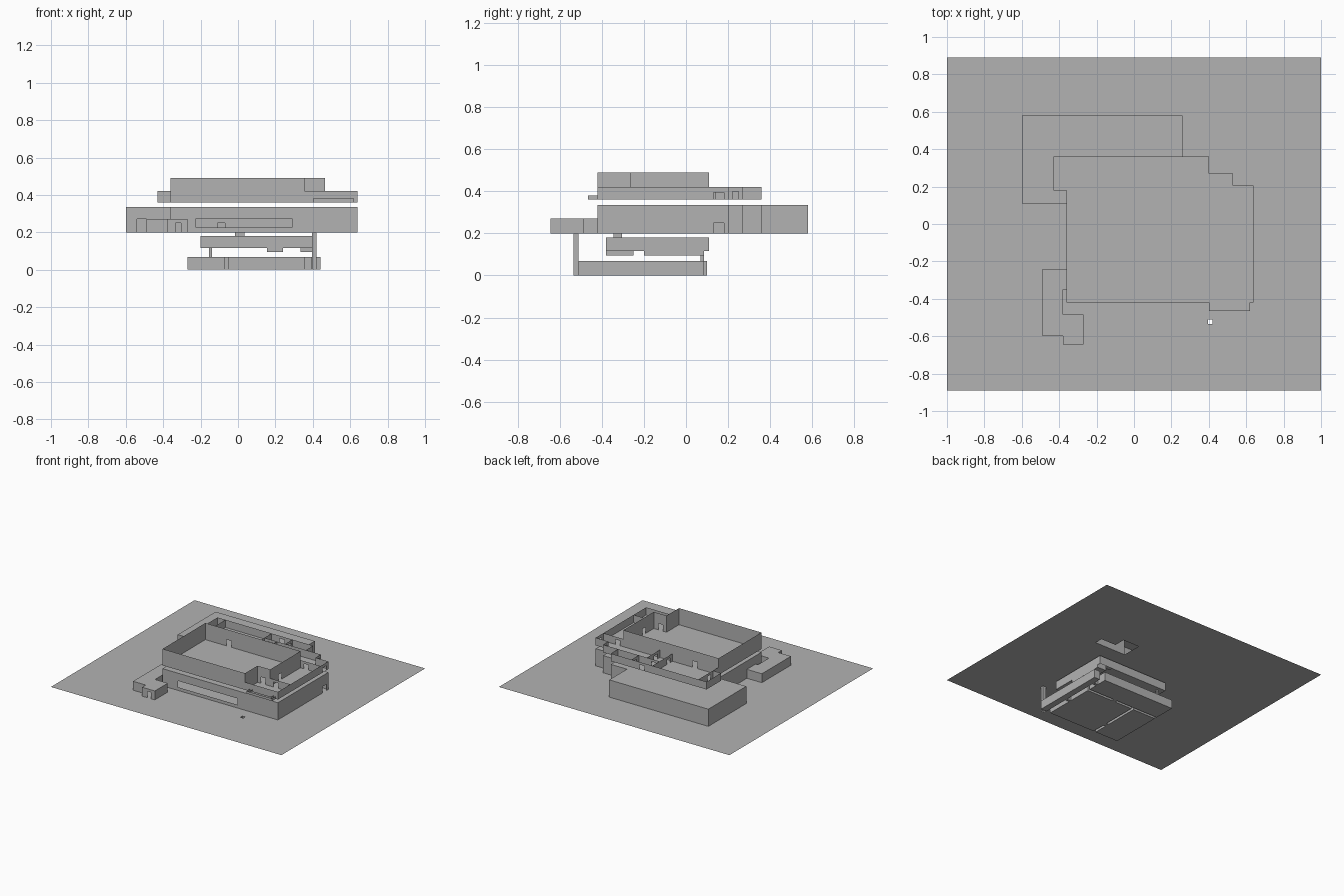
import bpy, bmesh

if "Cube" in bpy.data.objects:
    bpy.data.objects.remove(bpy.data.objects["Cube"])

grey = bpy.data.materials.new("plain_grey")
grey.diffuse_color = (0.45, 0.45, 0.45, 1)
grey.use_nodes = True
grey.node_tree.nodes["Principled BSDF"].inputs["Base Color"].default_value = grey.diffuse_color


def finish(bm, name):
    mesh = bpy.data.meshes.new(name)
    bm.to_mesh(mesh)
    bm.free()
    mesh.materials.append(grey)
    obj = bpy.data.objects.new(name, mesh)
    bpy.context.collection.objects.link(obj)
    return obj


def rect(x0, x1, y0, y1):
    return [(x0, y0), (x1, y0), (x1, y1), (x0, y1)]


def sheet(name, z, *loops):
    """Flat face with an outer loop and optional hole loops."""
    bm = bmesh.new()
    for loop in loops:
        vs = [bm.verts.new((x, y, z)) for x, y in loop]
        for i in range(len(vs)):
            bm.edges.new((vs[i - 1], vs[i]))
    bmesh.ops.triangle_fill(bm, use_beauty=True, edges=bm.edges[:], normal=(0, 0, 1))
    for f in bm.faces:
        f.normal_update()
        if f.normal.z < 0:
            f.normal_flip()
    return finish(bm, name)


def walls(name, path, z0, z1, closed=True, holes={}):
    """Thin walls along a path; holes = {segment: [(start, end, bottom, top)]}."""
    bm = bmesh.new()
    n = len(path) if closed else len(path) - 1
    for i in range(n):
        (ax, ay), (bx, by) = path[i], path[(i + 1) % len(path)]
        length = ((bx - ax) ** 2 + (by - ay) ** 2) ** 0.5

        def panel(s, e, lo, hi):
            if e - s < 1e-5 or hi - lo < 1e-5:
                return
            p = [(ax + (bx - ax) * t / length, ay + (by - ay) * t / length) for t in (s, e)]
            bm.faces.new([bm.verts.new(c) for c in (
                (*p[0], lo), (*p[1], lo), (*p[1], hi), (*p[0], hi))])

        at = 0
        for s, e, lo, hi in holes.get(i, []):
            panel(at, s, z0, z1)
            panel(s, e, z0, lo)
            panel(s, e, hi, z1)
            at = e
        panel(at, length, z0, z1)
    bmesh.ops.remove_doubles(bm, verts=bm.verts[:], dist=1e-5)
    return finish(bm, name)


G, R, U, P, T = 0.20, 0.335, 0.36, 0.42, 0.49    # storey heights

# Ground sheet with stair openings
stair_hole = [(.26, .205), (.53, .205), (.53, .27), (.4, .27), (.4, .36), (.26, .36)]
shaft = rect(.395, .42, -.535, -.51)
sheet("ground_sheet", G, rect(-1, 1, -.89, .89), stair_hole, shaft)

# Ground storey: front window, doors and roofs
ground_plan = [(-.36, -.42), (.64, -.42), (.64, .205), (.53, .205), (.53, .27), (.4, .27),
               (.4, .36), (.26, .36), (.26, .58), (-.6, .58), (-.6, .11), (-.36, .11)]
walls("ground_storey_walls", ground_plan, G, R, holes={
    0: [(.135, .65, .225, .275)],
    1: [(.55, .6, G, .25)],
    10: [(.06, .11, G, .27)]})
step = [(-.18, .36), (-.18, .51), (-.07, .51), (-.07, .58)]
sheet("ground_storey_roof", R, ground_plan[:9] + step[::-1] + [(-.36, .36)])
sheet("rear_block_roof", R, step + [(-.6, .58), (-.6, .11), (-.36, .11), (-.36, .36)])
inner = {
    "stair_wall": [(.26, .205), (.53, .205)],
    "hall_wall": [(-.36, .11), (.64, .11)],
    "front_room_wall": [(-.11, -.1), (-.11, .11)],
    "side_room_wall": [(.465, -.42), (.465, .11)],
}
for name, path in inner.items():
    walls("ground_" + name, path, G, R, False,
          {0: [(.25, .29, G, .25)]} if name in ("hall_wall", "side_room_wall") else {})

# Low front annex
annex = [(-.49, -.6), (-.38, -.6), (-.38, -.645), (-.27, -.645), (-.27, -.485), (-.38, -.485),
         (-.38, -.35), (-.36, -.35), (-.36, -.24), (-.49, -.24)]
walls("annex_walls", annex, G, .27, holes={2: [(.045, .075, G, .25)]})
sheet("annex_roof", .27, annex)

# Upper storey floor and parapet-height walls
upper_plan = ground_plan[:7] + [(-.43, .36), (-.43, .18), (-.36, .18)]
sheet("upper_floor", U, upper_plan)
parapet = [(.355, -.42)] + upper_plan[1:] + [(-.36, .11)]
walls("upper_low_walls", parapet, U, P, False, {
    1: [(.55, .6, U, .395)],
    3: [(.015, .045, U, .4)],
    6: [(.25, .29, U, .4)]})
partitions = [[(.04, .11), (.04, .36)], [(.15, .11), (.15, .27)], [(.22, .27), (.22, .36)],
              [(.04, .27), (.4, .27)], [(.465, .11), (.64, .11)], [(.465, -.265), (.64, -.265)],
              [(-.36, .18), (-.36, .36)]]
for i, path in enumerate(partitions):
    walls(f"upper_partition_{i + 1}", path, U, P, False, {0: [(.03, .07, U, .4)]})

# Tall hall with recessed front right corner
hall = [(-.36, -.42), (.355, -.42), (.355, -.265), (.465, -.265), (.465, .11), (-.36, .11)]
walls("tall_hall_walls", hall, U, T, holes={
    2: [(.03, .07, U, .41)], 3: [(.1, .14, U, .41)], 4: [(.6, .64, U, .41)]})

# Small front balcony
balcony = [(.4, -.42), (.4, -.465), (.62, -.465), (.62, -.42)]
sheet("balcony_floor", U, balcony)
walls("balcony_rail", balcony, U, .38, False)
walls("balcony_inner_rail", [(.42, -.42), (.42, -.445), (.6, -.445), (.6, -.42)], U, .38, False)

# Middle basement with two sunken bays
sunk_a, sunk_b = rect(.155, .24, -.38, -.25), rect(.335, .41, -.2, .085)
mid = [(-.2, -.38), (.155, -.38), (.155, -.25), (.24, -.25), (.24, -.38), (.335, -.38),
       (.335, -.2), (.335, .085), (.3, .085), (.3, .11), (-.2, .11)]
sheet("middle_basement_floor", .115, mid)
walls("middle_basement_walls", rect(-.2, .41, -.38, .11), .115, .18)
sheet("middle_basement_side_floor", .115, rect(.335, .41, -.38, -.2))
for i, bay in enumerate((sunk_a, sunk_b)):
    sheet(f"sunken_bay_floor_{i + 1}", .095, bay)
    walls(f"sunken_bay_walls_{i + 1}", bay, .095, .18 if i else .115)

# Deep basement rooms joined by narrow passages
rooms = [rect(-.27, -.07, -.51, -.09), rect(-.05, .355, -.51, -.09), rect(.39, .44, -.51, .085),
         rect(-.27, .355, -.07, .1), rect(-.07, -.05, -.4, -.37), rect(.355, .39, -.3, -.28),
         rect(.1, .13, -.09, -.07), rect(.355, .39, 0, .02)]
for i, room in enumerate(rooms):
    sheet(f"deep_room_floor_{i + 1}", 0, room)
    walls(f"deep_room_walls_{i + 1}", room, 0, .068)

# Vertical shafts between levels
walls("surface_shaft", shaft, 0, G)
walls("deep_shaft", rect(-.155, -.14, .07, .085), .068, .115)
walls("middle_shaft", rect(-.015, .035, -.345, -.305), .18, G)
walls("middle_shaft_core", rect(0, .02, -.335, -.315), .18, G)
